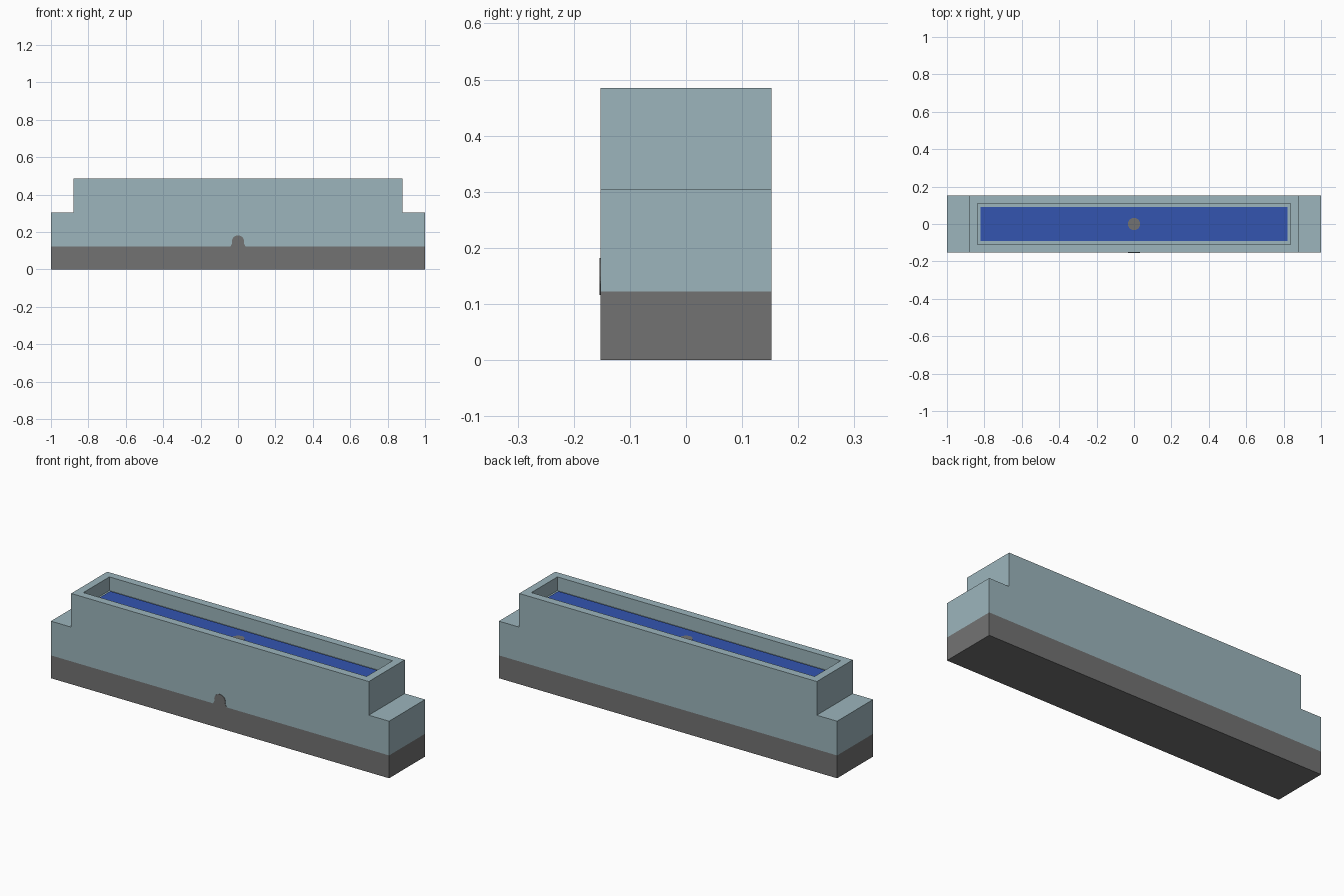
import bpy
import bmesh
from math import radians
from mathutils import Matrix, Vector

cube = bpy.data.objects.get("Cube")
if cube:
    bpy.data.objects.remove(cube)

HALF_WIDTH = 0.152
TOP = 0.485
BASE_TOP = 0.122
WATER = 0.42


def material(name, colour):
    mat = bpy.data.materials.new(name)
    mat.use_nodes = True
    rgba = (*colour, 1)
    mat.diffuse_color = rgba
    mat.node_tree.nodes["Principled BSDF"].inputs["Base Color"].default_value = rgba
    return mat


stone = material("pale blue grey", (0.332, 0.462, 0.503))
grey = material("mid grey", (0.171, 0.171, 0.171))
blue = material("water blue", (0.033, 0.091, 0.434))


def make_object(name, bm, *mats):
    bmesh.ops.recalc_face_normals(bm, faces=bm.faces)
    mesh = bpy.data.meshes.new(name)
    bm.to_mesh(mesh)
    bm.free()
    for mat in mats:
        mesh.materials.append(mat)
    obj = bpy.data.objects.new(name, mesh)
    bpy.context.collection.objects.link(obj)
    return obj


def extrude_profile(bm, points, y, depth):
    """Extrude an x-z outline along y."""
    face = bm.faces.new([bm.verts.new((x, y, z)) for x, z in points])
    new = bmesh.ops.extrude_face_region(bm, geom=[face])["geom"]
    verts = [v for v in new if isinstance(v, bmesh.types.BMVert)]
    bmesh.ops.translate(bm, verts=verts, vec=(0, depth, 0))


# Stepped trough body with a grey lower band
bm = bmesh.new()
right_side = [(1, 0), (1, 0.305), (0.88, 0.305), (0.88, TOP)]
outline = right_side + [(-x, z) for x, z in reversed(right_side)]
extrude_profile(bm, outline, -HALF_WIDTH, 2 * HALF_WIDTH)
bmesh.ops.recalc_face_normals(bm, faces=bm.faces)
rim = max(bm.faces, key=lambda f: f.calc_center_median().z)

# Basin sunk into the top
bmesh.ops.inset_region(bm, faces=[rim], thickness=0.06)
floor = bmesh.ops.extrude_face_region(bm, geom=[rim])["geom"]
bmesh.ops.translate(bm, vec=(0, 0, WATER - 0.008 - TOP),
                    verts=[v for v in floor if isinstance(v, bmesh.types.BMVert)])
if rim.is_valid:
    bm.faces.remove(rim)
bmesh.ops.bisect_plane(bm, geom=bm.verts[:] + bm.edges[:] + bm.faces[:],
                       plane_co=(0, 0, BASE_TOP), plane_no=(0, 0, 1))
for face in bm.faces:
    face.material_index = int(face.calc_center_median().z < BASE_TOP)
make_object("trough_body", bm, stone, grey)

# Water filling the basin
bm = bmesh.new()
bmesh.ops.create_cube(bm, size=1, matrix=Matrix.Translation((0, 0, WATER - 0.004))
                      @ Matrix.Diagonal((1.64, 0.184, 0.008, 1)))
make_object("water", bm, blue)


def disc(name, location, rotation):
    bm = bmesh.new()
    bmesh.ops.create_cone(bm, cap_ends=True, segments=16, radius1=0.033,
                          radius2=0.033, depth=0.004,
                          matrix=Matrix.Translation(Vector(location)) @ rotation)
    make_object(name, bm, grey)


# Round drain in the water and round outlet on the front
disc("drain", (0, 0, WATER), Matrix())
disc("outlet", (0, -HALF_WIDTH, 0.149), Matrix.Rotation(radians(90), 4, "X"))

# Flared foot under the outlet
bm = bmesh.new()
extrude_profile(bm, [(-0.04, BASE_TOP), (0.04, BASE_TOP), (0.03, 0.142), (-0.03, 0.142)],
                -HALF_WIDTH - 0.0015, 0.003)
make_object("outlet_foot", bm, grey)
